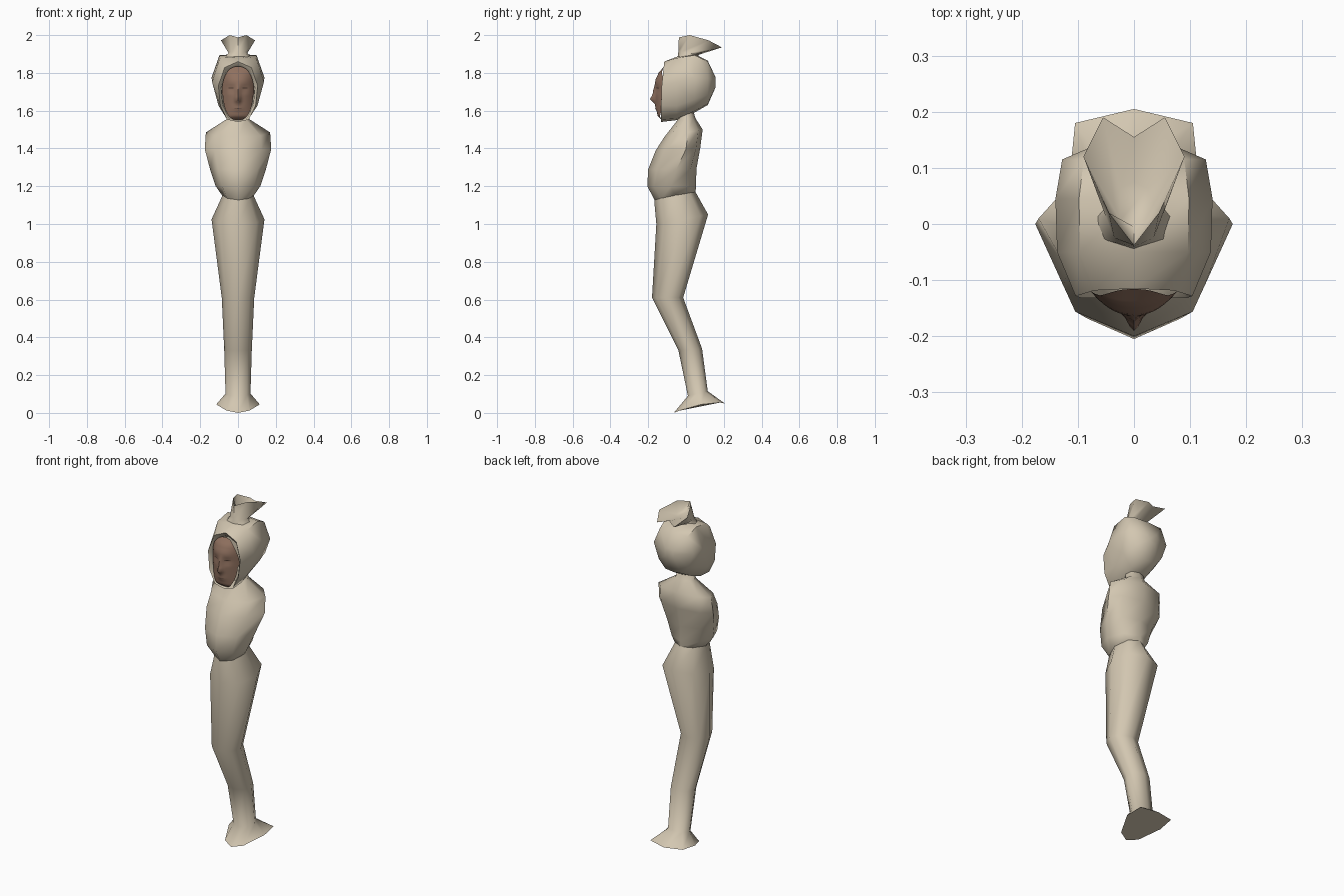
import bpy, bmesh, math

if "Cube" in bpy.data.objects:
    bpy.data.objects.remove(bpy.data.objects["Cube"])


def material(name, rgb):
    m = bpy.data.materials.new(name)
    m.diffuse_color = (*rgb, 1)
    m.use_nodes = True
    m.node_tree.nodes["Principled BSDF"].inputs["Base Color"].default_value = m.diffuse_color
    return m


CLOTH = material("cream cloth", (0.65, 0.57, 0.44))
SKIN = material("brown skin", (0.28, 0.165, 0.115))
DARK = material("dark brown", (0.12, 0.07, 0.05))


def finish(name, bm, mat, angle=60):
    bmesh.ops.recalc_face_normals(bm, faces=bm.faces)
    me = bpy.data.meshes.new(name)
    bm.to_mesh(me)
    bm.free()
    me.materials.append(mat)
    ob = bpy.data.objects.new(name, me)
    bpy.context.collection.objects.link(ob)
    bpy.ops.object.select_all(action='DESELECT')
    ob.select_set(True)
    bpy.context.view_layer.objects.active = ob
    bpy.ops.object.shade_smooth_by_angle(angle=math.radians(angle))
    return ob


def loft(name, rings, mat, angle=60):
    bm = bmesh.new()
    loops = [[bm.verts.new(p) for p in r] for r in rings]
    n = len(loops[0])
    for a, b in zip(loops, loops[1:]):
        for i in range(n):
            j = (i + 1) % n
            bm.faces.new((a[i], a[j], b[j], b[i]))
    bm.faces.new(loops[0])
    bm.faces.new(loops[-1])
    return finish(name, bm, mat, angle)


def section(yf, zf, yb, zb, hw, ys=None):
    """Eight-sided body ring: front, back and side points, z sloping front to back."""
    ys = (yf + yb) / 2 if ys is None else ys
    pts = []
    for k in range(8):
        a = math.pi * k / 4
        s, c = math.sin(a), math.cos(a)
        y = ys + abs(c) * ((yf - ys) if c > 0 else (yb - ys))
        pts.append((hw * s, y, zf + (zb - zf) * (y - yf) / (yb - yf)))
    return pts


def mirrored(half):
    """Closed ring from half a ring whose first and last points lie on x = 0."""
    return half + [(-x, y, z) for x, y, z in half[-2:0:-1]]


# Legs and hips up to the waist, on flared feet with a tilted sole
sole = mirrored([(0, -0.065, 0), (0.06, -0.035, 0.012), (0.115, 0.08, 0.045),
                 (0.105, 0.18, 0.055), (0, 0.205, 0.05)])
loft("legs", [
    sole,
    section(0.01, 0.09, 0.115, 0.115, 0.066),
    section(-0.04, 0.33, 0.085, 0.34, 0.073),
    section(-0.18, 0.61, -0.015, 0.61, 0.086),
    section(-0.157, 1.0, 0.117, 1.05, 0.14),
    section(-0.168, 1.12, 0.05, 1.17, 0.085),
    section(-0.15, 1.2, 0.04, 1.22, 0.08),
], CLOTH)

# Torso with folded arms under the wrapping
loft("torso", [
    section(-0.165, 1.125, 0.05, 1.165, 0.08),
    section(-0.205, 1.20, 0.053, 1.20, 0.118, -0.08),
    section(-0.2, 1.29, 0.055, 1.29, 0.148, -0.05),
    section(-0.16, 1.39, 0.075, 1.40, 0.176, 0.0),
    section(-0.115, 1.46, 0.088, 1.50, 0.17, 0.01),
    section(-0.045, 1.55, 0.05, 1.56, 0.06),
    section(-0.03, 1.63, 0.03, 1.63, 0.05),
], CLOTH)

# Hood: rings along y, each a ten-point outline
OUTER = [(0, 1), (0.7, 0.96), (1, 0.2), (0.75, -0.55), (0.42, -0.95), (0, -1)]
RIM = [(0, 1), (0.68, 0.8), (1, 0.2), (0.9, -0.45), (0.55, -0.92), (0, -1)]


def hood_ring(prof, y, hw, z0, z1, ytop=None):
    zc, hz = (z0 + z1) / 2, (z1 - z0) / 2
    ytop = y if ytop is None else ytop
    return mirrored([(hw * px, y + (ytop - y) * max(0, pz), zc + hz * pz) for px, pz in prof])


loft("hood", [
    hood_ring(RIM, -0.06, 0.085, 1.56, 1.82),
    hood_ring(RIM, -0.115, 0.09, 1.55, 1.838, -0.10),
    hood_ring(RIM, -0.132, 0.104, 1.54, 1.86, -0.115),
    hood_ring(OUTER, -0.05, 0.137, 1.55, 1.885),
    hood_ring(OUTER, 0.045, 0.14, 1.59, 1.9),
    hood_ring(OUTER, 0.115, 0.128, 1.63, 1.865),
    hood_ring(OUTER, 0.155, 0.035, 1.72, 1.78),
], CLOTH)

# Knot of cloth on top of the head, hollowed at the top
loft("top_knot", [
    section(-0.045, 1.88, 0.075, 1.87, 0.08),
    section(-0.04, 1.915, 0.065, 1.895, 0.05),
    mirrored([(0, -0.038, 1.988), (0.045, 0.02, 2.0), (0.09, 0.12, 1.972),
              (0.055, 0.19, 1.935), (0, 0.155, 1.945)]),
    section(-0.005, 1.945, 0.075, 1.93, 0.035),
], CLOTH, 75)

# Face: curved oval mask with nose, eye sockets and lips
PROFILE = [(1.55, -0.125), (1.57, -0.15), (1.6, -0.155), (1.64, -0.159), (1.68, -0.162),
           (1.73, -0.163), (1.76, -0.163), (1.8, -0.145), (1.835, -0.115)]


def bump(x, z, cx, cz, sx, sz):
    return math.exp(-((x - cx) / sx) ** 2 - ((z - cz) / sz) ** 2)


def face_y(x, z):
    for (za, ya), (zb, yb) in zip(PROFILE, PROFILE[1:]):
        if z <= zb:
            break
    front = ya + (yb - ya) * (z - za) / (zb - za)
    y = front + (-0.105 - front) * min(1, abs(x) / 0.088) ** 2.2
    y -= 0.028 * bump(x, z, 0, 1.66, 0.014, 0.02)
    y -= 0.012 * bump(x, z, 0, 1.70, 0.011, 0.03)
    y -= 0.007 * bump(x, z, 0, 1.613, 0.025, 0.012)
    y += 0.008 * bump(abs(x), z, 0.036, 1.715, 0.02, 0.014)
    return y


bm = bmesh.new()
ROWS, COLS = 28, 20
grid = []
for r in range(ROWS + 1):
    a = math.pi * (0.02 + 0.96 * r / ROWS)
    z = 1.692 - 0.142 * math.cos(a)
    hw = 0.086 * math.sin(a) ** 0.8 * (0.93 if z < 1.69 else 1)
    row = []
    for c in range(COLS + 1):
        x = hw * (2 * c / COLS - 1)
        row.append(bm.verts.new((x, face_y(x, z), z)))
    grid.append(row)
for r in range(ROWS):
    for c in range(COLS):
        bm.faces.new((grid[r][c], grid[r][c + 1], grid[r + 1][c + 1], grid[r + 1][c]))
finish("face", bm, SKIN)


# Thin dark plates lying on the face for lash lines and mouth
def face_strip(name, cx, cz, half, height):
    bm = bmesh.new()
    n, rows = 8, []
    for i in range(n + 1):
        t = 2 * i / n - 1
        x, h = cx + half * t, height * (1 - 0.8 * t * t)
        rows.append([bm.verts.new((x, face_y(x, z) - 0.002, z)) for z in (cz - h, cz + h)])
    for a, b in zip(rows, rows[1:]):
        bm.faces.new((a[0], b[0], b[1], a[1]))
    finish(name, bm, DARK)


for side, s in (("left", 1), ("right", -1)):
    face_strip(side + "_eye", s * 0.036, 1.72, 0.016, 0.003)
face_strip("mouth", 0, 1.612, 0.022, 0.002)
